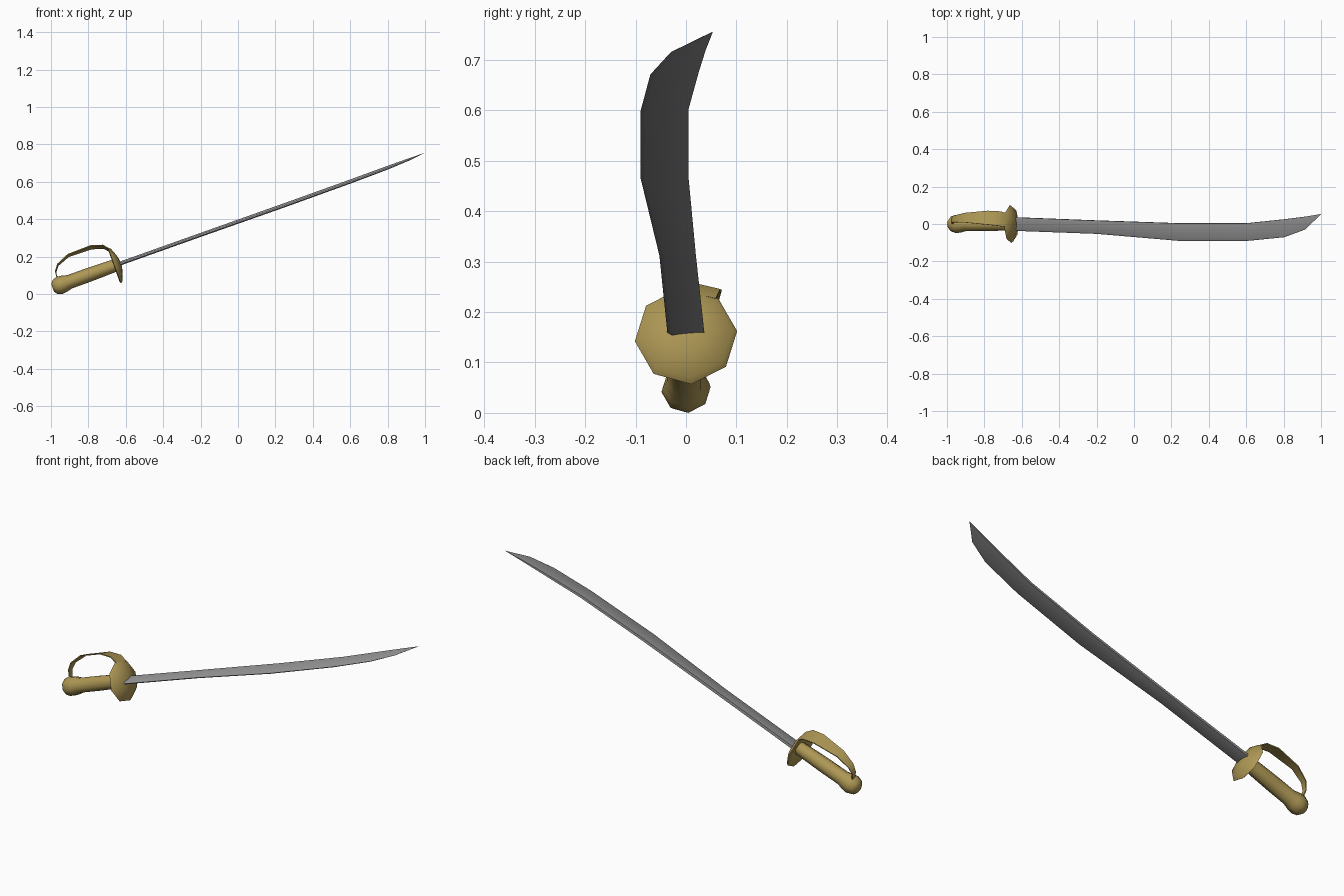
import bpy, bmesh, math
from mathutils import Matrix, Vector

if "Cube" in bpy.data.objects:
    bpy.data.objects.remove(bpy.data.objects["Cube"])

# Local frame: x runs along the sword from the guard, then it is rolled, tilted up and placed
PLACE = Matrix.Translation((-0.66, 0, 0.152)) @ Matrix.Rotation(math.radians(-19.8), 4, 'Y')
ROLL = Matrix.Rotation(math.radians(6), 4, 'X')
BOW_ROLL = Matrix.Rotation(math.radians(-14), 4, 'X')


def material(name, rgb):
    m = bpy.data.materials.new(name)
    m.diffuse_color = (*rgb, 1)
    m.use_nodes = True
    m.node_tree.nodes["Principled BSDF"].inputs["Base Color"].default_value = m.diffuse_color
    return m


BRASS = material("brass", (0.42, 0.31, 0.09))
STEEL = material("steel", (0.30, 0.30, 0.30))


def skin(name, rings, mat, roll, angle, loop=False):
    """Join a row of equal cross-sections into one closed part."""
    bm = bmesh.new()
    rows = [[bm.verts.new(p) for p in ring] for ring in rings]
    n = len(rows[0])
    for a, b in zip(rows, rows[1:]):
        for i in range(n):
            j = (i + 1) % n
            bm.faces.new((a[i], a[j], b[j], b[i]))
    bm.faces.new(rows[0])
    bm.faces.new(rows[-1])
    bmesh.ops.remove_doubles(bm, verts=bm.verts, dist=0.0004)
    bmesh.ops.recalc_face_normals(bm, faces=bm.faces)
    bmesh.ops.transform(bm, matrix=PLACE @ roll, verts=bm.verts)
    me = bpy.data.meshes.new(name)
    bm.to_mesh(me)
    bm.free()
    me.materials.append(mat)
    ob = bpy.data.objects.new(name, me)
    bpy.context.collection.objects.link(ob)
    bpy.context.view_layer.objects.active = ob
    ob.select_set(True)
    bpy.ops.object.shade_smooth_by_angle(angle=math.radians(angle))
    ob.select_set(False)
    return ob


def turned(name, profile, sides=8):
    """Eight-sided turned part from (position along sword, radius)."""
    rings = [[(u, r * math.cos(2 * math.pi * k / sides), r * math.sin(2 * math.pi * k / sides))
              for k in range(sides)] for u, r in profile]
    return skin(name, rings, BRASS, ROLL, 50)


# Grip with rounded pommel
turned("grip", [(-0.352, 0.022), (-0.338, 0.040), (-0.312, 0.049), (-0.285, 0.046),
                (-0.255, 0.038), (-0.15, 0.038), (-0.06, 0.036), (0.015, 0.034)])

# Domed hand guard, hollow on the grip side
turned("guard", [(0.012, 0.025), (-0.004, 0.092), (0.0, 0.102), (0.012, 0.093),
                 (0.030, 0.045), (0.036, 0.015)])

# Knuckle bow: flat band (along, height, half width)
bow = [(0.004, 0.088, 0.038), (-0.022, 0.118, 0.040), (-0.085, 0.139, 0.038),
       (-0.215, 0.139, 0.026), (-0.284, 0.110, 0.018), (-0.308, 0.078, 0.013),
       (-0.311, 0.040, 0.010)]
rings = []
for i, (u, w, h) in enumerate(bow):
    p, q = bow[max(i - 1, 0)], bow[min(i + 1, len(bow) - 1)]
    d = Vector((q[0] - p[0], q[1] - p[1])).normalized() * 0.0025
    rings.append([(u - d.y, h, w + d.x), (u - d.y, -h, w + d.x),
                  (u + d.y, -h, w - d.x), (u + d.y, h, w - d.x)])
skin("knuckle_bow", rings, BRASS, BOW_ROLL, 40)

# Curved blade: (along, cutting edge, back, half thickness)
blade = [(0.025, -0.037, 0.036, 0.007), (0.487, -0.053, 0.019, 0.007),
         (0.957, -0.091, 0.004, 0.0065), (1.34, -0.091, 0.004, 0.006),
         (1.553, -0.071, 0.025, 0.005), (1.672, -0.030, 0.039, 0.003),
         (1.766, 0.052, 0.0535, 0.0002)]
rings = []
for u, e, b, t in blade:
    s = e + min(0.009, (b - e) * 0.3)
    rings.append([(u, e, 0), (u, s, t), (u, b, t), (u, b, -t), (u, s, -t)])
skin("blade", rings, STEEL, ROLL, 40)
